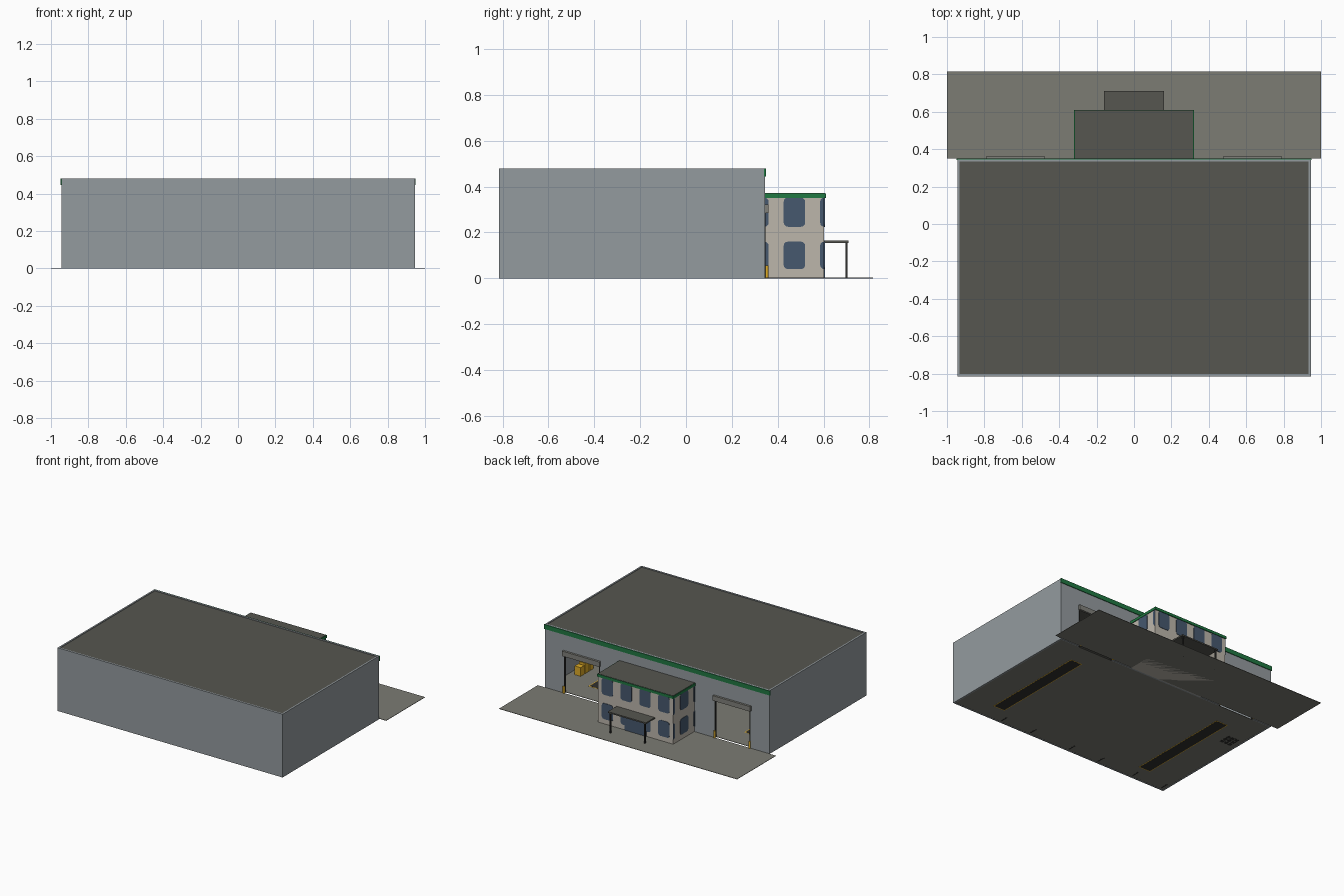
import bpy
import bmesh
from math import cos, sin, radians

cube = bpy.data.objects.get("Cube")
if cube:
    bpy.data.objects.remove(cube, do_unlink=True)


def material(name, srgb):
    lin = [((c / 255 + 0.055) / 1.055) ** 2.4 for c in srgb] + [1]
    m = bpy.data.materials.new(name)
    m.use_nodes = True
    m.diffuse_color = lin
    node = next(n for n in m.node_tree.nodes if n.type == 'BSDF_PRINCIPLED')
    node.inputs["Base Color"].default_value = lin
    node.inputs["Roughness"].default_value = 0.8
    return m


CLAD = material("grey cladding", (148, 155, 159))
ROOF = material("dark roofing", (86, 86, 80))
PAVE = material("concrete paving", (124, 124, 116))
RENDER = material("beige render", (188, 182, 171))
GREEN = material("green trim", (32, 120, 66))
GLASS = material("blue glass", (70, 88, 110))
YELLOW = material("safety yellow", (222, 172, 40))
METAL = material("shutter grey", (128, 128, 122))
DARK = material("dark metal", (48, 48, 46))


def finish(name, bm, mat):
    bmesh.ops.recalc_face_normals(bm, faces=bm.faces)
    mesh = bpy.data.meshes.new(name)
    bm.to_mesh(mesh)
    bm.free()
    mesh.materials.append(mat)
    ob = bpy.data.objects.new(name, mesh)
    bpy.context.collection.objects.link(ob)
    return ob


def box(name, mat, xs, ys, zs):
    bm = bmesh.new()
    bmesh.ops.create_cube(bm, size=1)
    for v in bm.verts:
        v.co = [sum(r) / 2 + c * (r[1] - r[0]) for c, r in zip(v.co, (xs, ys, zs))]
    return finish(name, bm, mat)


def post(name, mat, x, y, height, r):
    bm = bmesh.new()
    bmesh.ops.create_cone(bm, segments=12, radius1=r, radius2=r, depth=height, cap_ends=True)
    bmesh.ops.translate(bm, verts=bm.verts, vec=(x, y, height / 2))
    return finish(name, bm, mat)


def window(name, centre, zs, place, limits):
    """Round-cornered pane, trimmed to the limits of its wall."""
    half, r = 0.047, 0.018
    mid, tall = sum(zs) / 2, (zs[1] - zs[0]) / 2
    points = []
    for quarter, (sx, sz) in enumerate(((1, 1), (-1, 1), (-1, -1), (1, -1))):
        for step in range(4):
            a = radians(quarter * 90 + step * 30)
            u = centre + sx * (half - r) + r * cos(a)
            u = min(max(u, limits[0]), limits[1])
            p = (round(u, 5), round(mid + sz * (tall - r) + r * sin(a), 5))
            if p not in points:
                points.append(p)
    bm = bmesh.new()
    face = bm.faces.new([bm.verts.new(place(u, z, 0)) for u, z in points])
    grown = bmesh.ops.extrude_face_region(bm, geom=[face])["geom"]
    shift = place(0, 0, 0.003) - place(0, 0, 0)
    bmesh.ops.translate(bm, verts=[g for g in grown if isinstance(g, bmesh.types.BMVert)], vec=shift)
    return finish(name, bm, GLASS)


from mathutils import Vector

# Warehouse shell
W, FRONT, BACK, H, T = 0.945, -0.815, 0.345, 0.48, 0.012
DOOR_IN, DOOR_OUT, DOOR_H = 0.485, 0.78, 0.3
box("front_wall", CLAD, (-W, W), (FRONT, FRONT + T), (0, H))
for side, s in (("left", 1), ("right", -1)):
    box(side + "_wall", CLAD, sorted((s * W, s * (W - T))), (FRONT + T, BACK - T), (0, H))
    box(side + "_back_pier", CLAD, sorted((s * W, s * DOOR_OUT)), (BACK - T, BACK), (0, DOOR_H))
box("back_wall_middle", CLAD, (-DOOR_IN, DOOR_IN), (BACK - T, BACK), (0, DOOR_H))
box("back_wall_upper", CLAD, (-W, W), (BACK - T, BACK), (DOOR_H, H))
box("main_roof", ROOF, (T - W, W - T), (FRONT + T, BACK - T), (H - 0.015, H - 0.004))
box("green_fascia", GREEN, (-W - 0.005, W + 0.005), (BACK - 0.004, BACK + 0.005), (0.445, H - 0.001))

# Ground surfaces
box("warehouse_floor", PAVE, (T - W, W - T), (FRONT + T, BACK - T), (0.001, 0.004))
box("yard", PAVE, (-1, 1), (0.35, 0.815), (0, 0.003))

# Loading doors
for side, s in (("left", 1), ("right", -1)):
    box(side + "_shutter_box", METAL, sorted((s * 0.475, s * 0.79)), (BACK, 0.361), (0.285, 0.323))
    for edge, x in (("inner", DOOR_IN), ("outer", DOOR_OUT)):
        box(f"{side}_{edge}_guide", DARK, (s * x - 0.004, s * x + 0.004), (BACK - T, BACK + 0.002), (0, 0.285))
        post(f"{side}_{edge}_bollard", YELLOW, s * x, BACK + 0.008, 0.055, 0.007)

# Office block
box("office_walls", RENDER, (-0.315, 0.315), (BACK, 0.603), (0, 0.352))
box("office_green_band", GREEN, (-0.32, 0.32), (BACK, 0.61), (0.35, 0.37))
box("office_roof", ROOF, (-0.316, 0.316), (BACK, 0.606), (0.368, 0.372))

# Office windows on two floors
for floor, zs in (("lower", (0.04, 0.16)), ("upper", (0.225, 0.352))):
    for i in range(4):
        window(f"{floor}_back_window", (i - 1.5) * 0.158, zs,
               lambda u, z, d: Vector((u, 0.603 + d, z)), (-0.315, 0.315))
    for s in (1, -1):
        for i in (-1, 0, 1):
            window(f"{floor}_side_window", 0.473 + i * 0.159, zs,
                   lambda u, z, d: Vector((s * (0.315 + d), u, z)), (BACK, 0.603))

# Entrance
box("entrance_door", GLASS, (-0.09, 0.09), (0.603, 0.607), (0.003, 0.135))
box("canopy", ROOF, (-0.16, 0.16), (0.603, 0.71), (0.155, 0.165))
for s in (1, -1):
    box("canopy_post", DARK, (s * 0.145 - 0.005, s * 0.145 + 0.005), (0.695, 0.705), (0, 0.156))

# Marked floor lanes
for s in (1, -1):
    box("lane_border", YELLOW, sorted((s * 0.605, s * 0.705)), (-0.67, 0.165), (0.0005, 0.0045))
    box("lane", DARK, sorted((s * 0.611, s * 0.699)), (-0.664, 0.159), (0, 0.005))

# Storage racks along the front wall
for x in (-0.78, -0.21, 0.4):
    for z in (0.01, 0.1, 0.19):
        box("rack_shelf", METAL, (x - 0.13, x + 0.13), (-0.79, -0.73), (z, z + 0.008))
    for dx in (-0.13, 0.13):
        box("rack_upright", DARK, (x + dx - 0.005, x + dx + 0.005), (-0.79, -0.73), (0, 0.26))

# Stacked crates and pallets
for i in range(3):
    y = -0.09 + i * 0.055
    box("yellow_crate", YELLOW, (0.84, 0.89), (y, y + 0.045), (0.004, 0.07 + 0.012 * (i % 2)))
    for j in range(3):
        x, y = -0.9 + i * 0.035, -0.04 + j * 0.035
        box("pallet", DARK, (x, x + 0.027), (y, y + 0.027), (0, 0.015))
